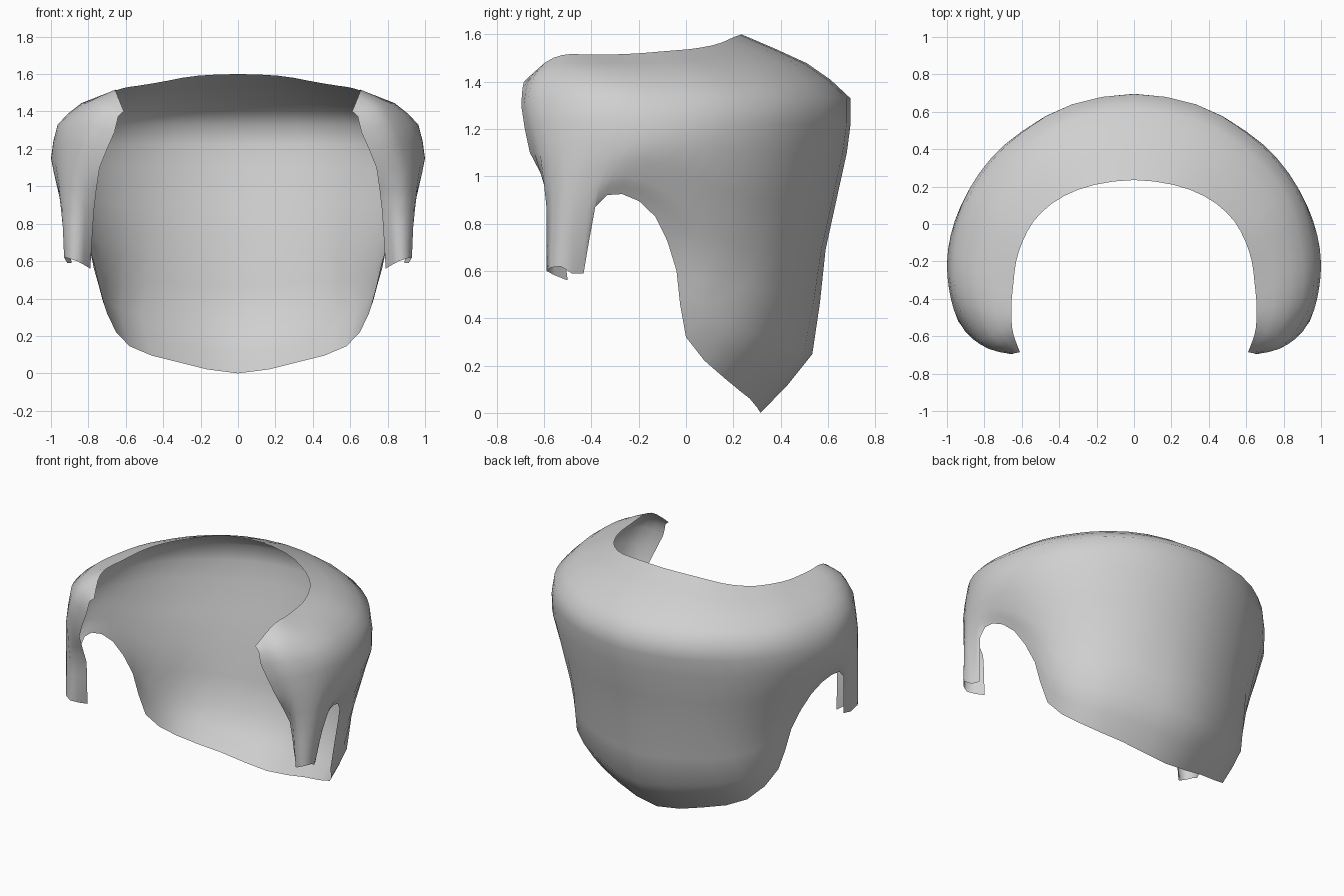
import bpy
from mathutils import Vector

if "Cube" in bpy.data.objects:
    bpy.data.objects.remove(bpy.data.objects["Cube"])

COLUMNS = 22   # columns on one half, from back centre to front edge
ROW_STEPS = 2  # mesh rows between neighbouring guide lines


def spline(p0, p1, p2, p3, t):
    return 0.5 * (2 * p1 + (p2 - p0) * t + (2 * p0 - 5 * p1 + 4 * p2 - p3) * t * t
                  + (3 * p1 - p0 - 3 * p2 + p3) * t ** 3)


def sample(keys, count, mirrored_start, roundness=1.0):
    """Curve through the keys, sampled at count + 1 even steps."""
    pts = [Vector(k) for k in keys]
    first = Vector((-pts[1].x, pts[1].y, pts[1].z)) if mirrored_start else 2 * pts[0] - pts[1]
    ext = [first] + pts + [2 * pts[-1] - pts[-2]]
    out = []
    for i in range(count + 1):
        u = i / count * (len(pts) - 1)
        k = min(int(u), len(pts) - 2)
        straight = pts[k].lerp(pts[k + 1], u - k)
        out.append(straight.lerp(spline(*ext[k:k + 4], u - k), roundness))
    return out


def guide(*keys):
    return sample(keys, COLUMNS, True)


# Guide lines of the right half, back centre to front edge
rim = guide((0, .235, 1.6), (.23, .205, 1.59), (.40, .135, 1.56), (.52, .035, 1.54),
            (.59, -.08, 1.53), (.63, -.20, 1.52), (.645, -.32, 1.515), (.655, -.42, 1.515),
            (.655, -.51, 1.515), (.645, -.59, 1.485), (.61, -.685, 1.40))
crown = guide((0, .695, 1.33), (.36, .63, 1.33), (.63, .465, 1.33), (.79, .30, 1.32),
              (.89, .13, 1.32), (.945, -.06, 1.32), (.965, -.25, 1.33), (.95, -.40, 1.33),
              (.895, -.53, 1.33), (.79, -.66, 1.33), (.66, -.695, 1.29))
temple = guide((0, .68, 1.1), (.36, .61, 1.1), (.64, .455, 1.1), (.81, .29, 1.11),
               (.92, .11, 1.12), (.98, -.06, 1.14), (1.0, -.22, 1.15), (.985, -.37, 1.14),
               (.95, -.49, 1.12), (.87, -.61, 1.1), (.74, -.66, 1.1))
waist = guide((0, .59, .69), (.33, .53, .69), (.58, .39, .69), (.73, .22, .70),
              (.83, .07, .80), (.91, -.08, .93), (.96, -.25, 1.0), (.96, -.36, .97),
              (.945, -.43, .90), (.94, -.52, .87), (.86, -.59, .87), (.77, -.54, .87))
hem = guide((0, .315, 0), (.32, .27, .06), (.58, .165, .145), (.70, 0, .32),
            (.77, -.04, .60), (.86, -.13, .83), (.92, -.27, .925), (.925, -.385, .87),
            (.89, -.433, .59), (.93, -.53, .62), (.86, -.59, .60), (.79, -.50, .56))

# Rounded shoulder above the crown, and the tucked-in nape above the hem
shoulder = [c.lerp(r, .4) + Vector((0, 0, .04)) for c, r in zip(crown, rim)]
nape = []
for j, (h, w) in enumerate(zip(hem, waist)):
    bulge = .12 * max(0, 1 - j / (COLUMNS * .37))
    nape.append(h.lerp(w, .36) + Vector((w.x, w.y, 0)).normalized() * bulge)

# Loft the shell through the guide lines
guides = [rim, shoulder, crown, temple, waist, nape, hem]
rows = (len(guides) - 1) * ROW_STEPS
columns = [sample(col, rows, False, .5) for col in zip(*guides)]
for p in columns[0]:
    p.x = 0
verts = [p for col in columns for p in col]
n = rows + 1
faces = [(j * n + i, (j + 1) * n + i, (j + 1) * n + i + 1, j * n + i + 1)
         for j in range(COLUMNS) for i in range(rows)]
mesh = bpy.data.meshes.new("hair_shell")
mesh.from_pydata(verts, [], faces)
shell = bpy.data.objects.new("hair_shell", mesh)
bpy.context.collection.objects.link(shell)

# Left half
mirror = shell.modifiers.new("mirror", 'MIRROR')
mirror.use_clip = True
mirror.merge_threshold = .001

grey = bpy.data.materials.new("light_grey")
grey.diffuse_color = (.63, .63, .63, 1)
grey.use_nodes = True
grey.node_tree.nodes["Principled BSDF"].inputs["Base Color"].default_value = grey.diffuse_color
mesh.materials.append(grey)
mesh.polygons.foreach_set("use_smooth", [True] * len(mesh.polygons))
